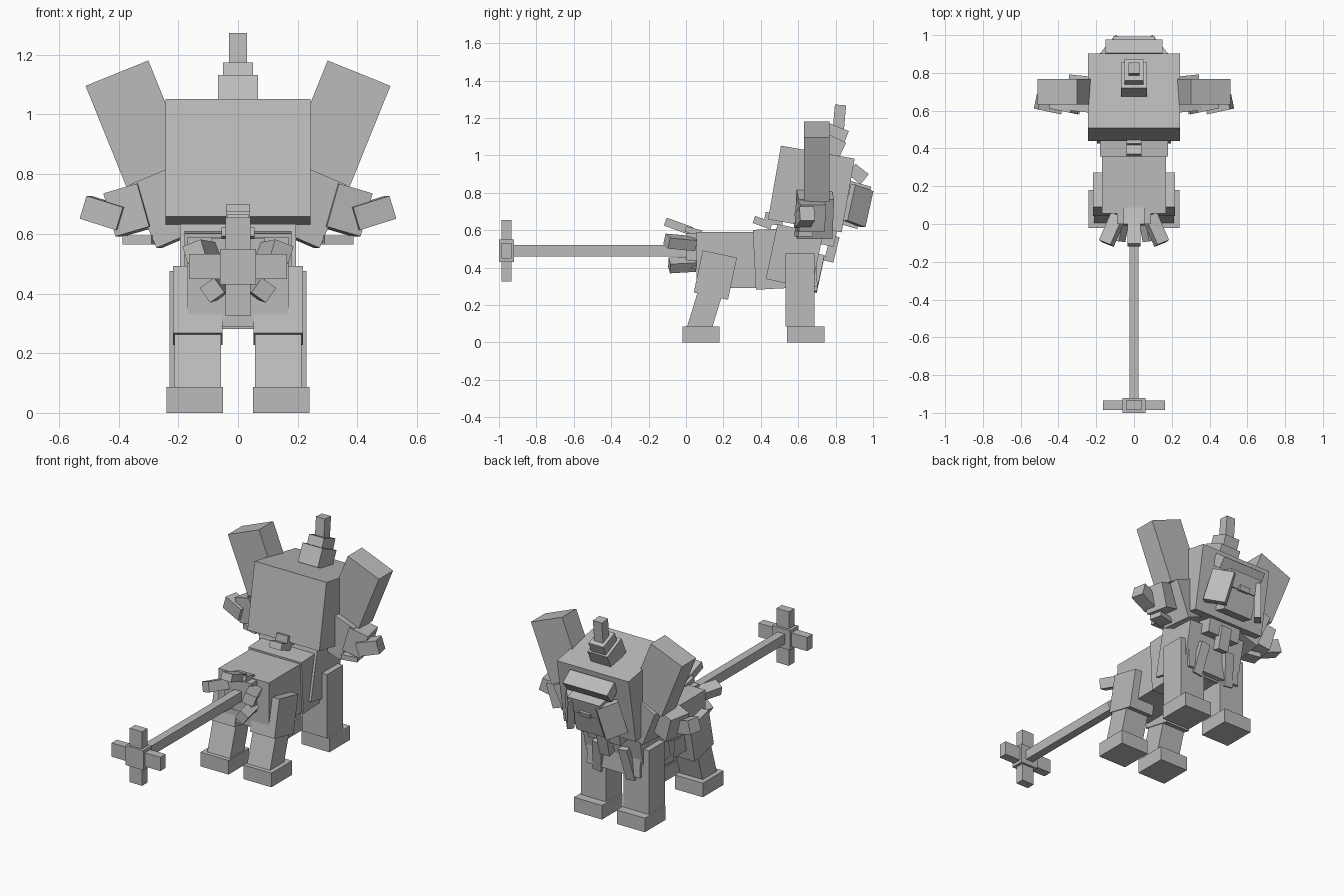
import bpy
import bmesh
from math import radians
from mathutils import Euler, Matrix, Vector

cube = bpy.data.objects.get("Cube")
if cube:
    bpy.data.objects.remove(cube, do_unlink=True)

grey = bpy.data.materials.new("plain_grey")
grey.use_nodes = True
grey.diffuse_color = (0.5, 0.5, 0.5, 1)
grey.node_tree.nodes["Principled BSDF"].inputs["Base Color"].default_value = grey.diffuse_color


def box(name, center, size, pitch=0, lean=0, turn=0):
    """A flat-faced block, rotated in degrees about x (pitch), y (lean) and z (turn)."""
    bm = bmesh.new()
    rotation = Euler((radians(pitch), radians(lean), radians(turn))).to_matrix().to_4x4()
    placement = Matrix.Translation(Vector(center)) @ rotation @ Matrix.Diagonal((*size, 1))
    bmesh.ops.create_cube(bm, size=1, matrix=placement)
    mesh = bpy.data.meshes.new(name)
    bm.to_mesh(mesh)
    bm.free()
    mesh.materials.append(grey)
    part = bpy.data.objects.new(name, mesh)
    bpy.context.collection.objects.link(part)


def pair(name, center, size, pitch=0, lean=0, turn=0):
    """The same block on both sides, mirrored across x."""
    for side, sign in (("left", 1), ("right", -1)):
        x, y, z = center
        box(f"{side}_{name}", (sign * x, y, z), size, pitch, sign * lean, sign * turn)


# Body
box("hindquarters", center=(0, 0.23, 0.44), size=(0.34, 0.35, 0.3))
box("chest", center=(0, 0.53, 0.45), size=(0.36, 0.33, 0.32), pitch=3)
box("neck", center=(0, 0.58, 0.46), size=(0.39, 0.25, 0.3), pitch=-12)
box("back_tuft", center=(0, 0.41, 0.64), size=(0.08, 0.1, 0.04), pitch=-20)
box("nape_tuft", center=(0, 0.47, 0.66), size=(0.08, 0.1, 0.06), pitch=-10)

# Head and face, all sharing the forward slope of the head
head_pitch = -10
face_pitch = head_pitch - 6
face_y = 0.92
box("head", center=(0, 0.67, 0.82), size=(0.486, 0.4, 0.4), pitch=head_pitch)
box("brow", center=(0, face_y, 0.9), size=(0.3, 0.09, 0.07), pitch=-38)
box("snout", center=(0, face_y, 0.8), size=(0.22, 0.12, 0.1), pitch=face_pitch)
box("jaw", center=(0, 0.88, 0.7), size=(0.2, 0.12, 0.16), pitch=face_pitch)
box("nose", center=(0, 0.95, 0.75), size=(0.07, 0.06, 0.03), pitch=face_pitch)
pair("cheek", center=(0.14, face_y, 0.73), size=(0.04, 0.13, 0.2), pitch=face_pitch, turn=40)

# Horn in three steps
box("horn_base", center=(0, 0.765, 1.05), size=(0.135, 0.15, 0.11), pitch=-25)
box("horn_middle", center=(0, 0.8, 1.115), size=(0.1, 0.12, 0.08), pitch=-22)
box("horn_tip", center=(0, 0.82, 1.2), size=(0.06, 0.06, 0.14), pitch=-5)

# Ears and the stepped tufts below them
tuft_turn = 12
pair("ear", center=(0.336, 0.7, 0.966), size=(0.227, 0.137, 0.372), lean=22)
pair("side_tuft_inner", center=(0.235, 0.685, 0.69), size=(0.16, 0.19, 0.23), lean=23, turn=tuft_turn / 2)
pair("side_tuft_middle", center=(0.36, 0.665, 0.68), size=(0.12, 0.14, 0.15), lean=16, turn=tuft_turn)
pair("side_tuft_outer", center=(0.45, 0.635, 0.67), size=(0.13, 0.08, 0.08), lean=-17, turn=tuft_turn)
pair("side_tuft_lower", center=(0.33, 0.63, 0.58), size=(0.1, 0.08, 0.03), turn=tuft_turn)

# Throat and hanging chest tufts
box("throat", center=(0, 0.75, 0.57), size=(0.22, 0.1, 0.1), pitch=-12)
box("beard", center=(0, 0.78, 0.5), size=(0.07, 0.05, 0.14), pitch=-14)
pair("chest_tuft", center=(0.1, 0.7, 0.37), size=(0.06, 0.04, 0.2), pitch=-12, lean=-8)

# Legs standing on hooves of one shared size
leg_x = 0.145
hoof = Vector((0.19, 0.2, 0.086))
for name, hoof_y in (("front_hoof", 0.64), ("rear_hoof", 0.08)):
    pair(name, center=(leg_x, hoof_y, hoof.z / 2), size=hoof)
pair("front_leg", center=(leg_x, 0.61, 0.28), size=(0.17, 0.155, 0.39))
pair("rear_thigh", center=(leg_x - 0.01, 0.157, 0.36), size=(0.165, 0.187, 0.23), pitch=-12)
pair("rear_shin", center=(leg_x - 0.01, 0.1, 0.17), size=(0.155, 0.13, 0.22), pitch=-17)

# Tail with a cross-shaped end
tail_z = 0.49
tail_end = Vector((0, -0.96, tail_z))
arm, thick, depth = 0.33, 0.084, 0.052
box("tail_root", center=(0, 0.04, tail_z), size=(0.18, 0.08, 0.19))
box("tail_rod", center=(0, -0.45, tail_z), size=(0.05, 1, 0.06))
box("tail_hub", center=tail_end, size=(0.12, 0.08, 0.12))
box("tail_cross_upright", center=tail_end, size=(thick, depth, arm))
box("tail_cross_bar", center=tail_end, size=(arm, depth, thick))

# Tufts around the tail root
box("rump_pad", center=(0, 0.04, 0.595), size=(0.11, 0.09, 0.03), pitch=-15)
box("tail_tuft_top", center=(0, -0.04, 0.62), size=(0.07, 0.15, 0.045), pitch=-20)
pair("tail_tuft_upper", center=(0.115, -0.03, 0.535), size=(0.07, 0.16, 0.06), pitch=-5, lean=20, turn=22)
pair("tail_tuft_lower", center=(0.075, -0.02, 0.415), size=(0.06, 0.14, 0.06), pitch=4, lean=35, turn=12)
